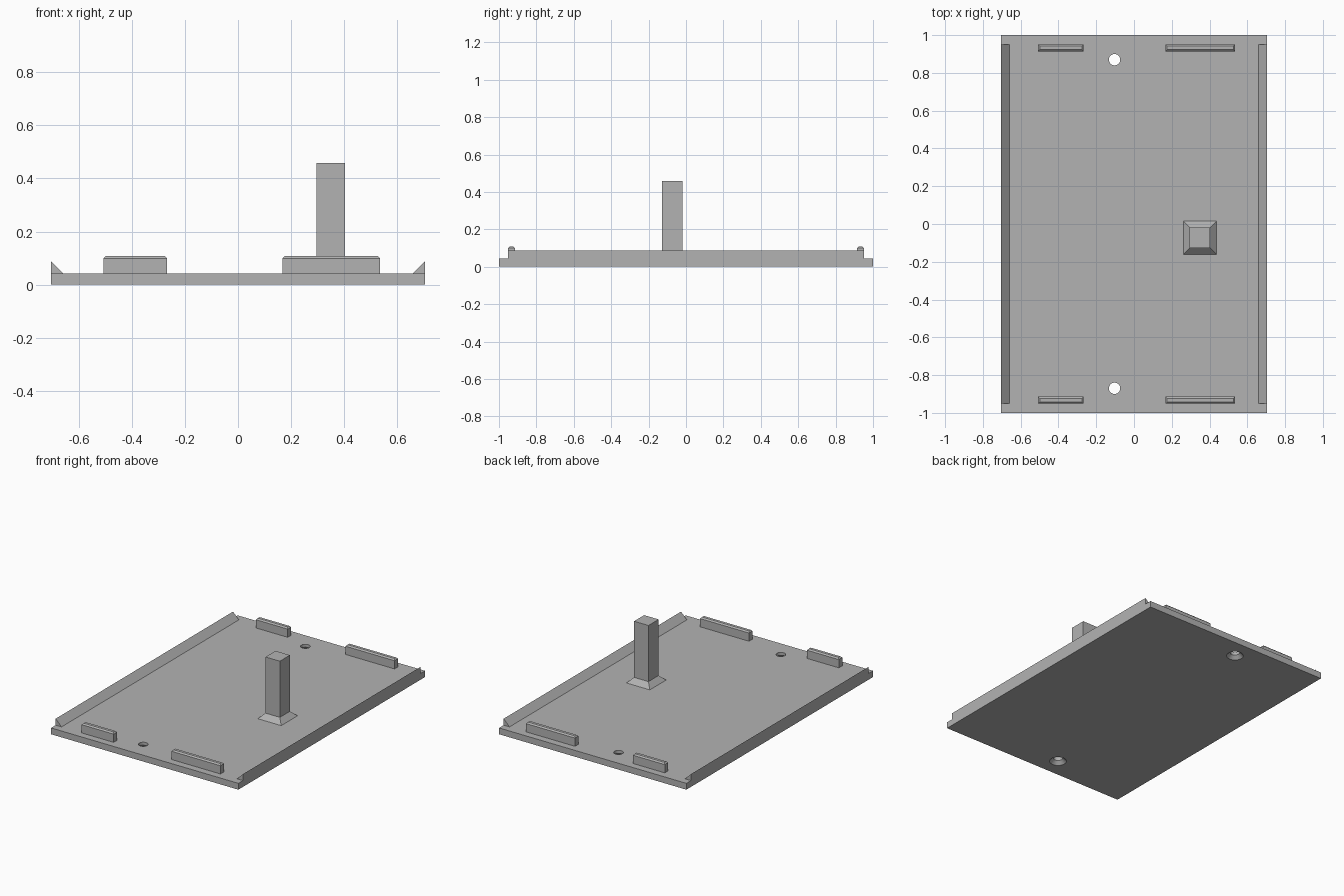
import bpy, bmesh, math

if "Cube" in bpy.data.objects:
    bpy.data.objects.remove(bpy.data.objects["Cube"])

TOP = 0.043      # plate thickness
HALF_X = 0.703

grey = bpy.data.materials.new("plain grey")
grey.diffuse_color = (0.45, 0.45, 0.45, 1)
grey.use_nodes = True
grey.node_tree.nodes["Principled BSDF"].inputs["Base Color"].default_value = grey.diffuse_color


def make_object(name, bm):
    bmesh.ops.recalc_face_normals(bm, faces=bm.faces)
    mesh = bpy.data.meshes.new(name)
    bm.to_mesh(mesh)
    bm.free()
    mesh.materials.append(grey)
    obj = bpy.data.objects.new(name, mesh)
    bpy.context.collection.objects.link(obj)
    return obj


def loft(name, rings):
    """Skin a stack of equal-length point rings and cap both ends."""
    bm = bmesh.new()
    rows = [[bm.verts.new(p) for p in ring] for ring in rings]
    n = len(rows[0])
    for a, b in zip(rows, rows[1:]):
        for i in range(n):
            j = (i + 1) % n
            bm.faces.new((a[i], a[j], b[j], b[i]))
    bm.faces.new(rows[0][::-1])
    bm.faces.new(rows[-1])
    return make_object(name, bm)


def rect(cx, cy, hx, hy, z):
    return [(cx - hx, cy - hy, z), (cx + hx, cy - hy, z),
            (cx + hx, cy + hy, z), (cx - hx, cy + hy, z)]


def circle(cx, cy, r, z, n=32):
    return [(cx + r * math.cos(2 * math.pi * i / n),
             cy + r * math.sin(2 * math.pi * i / n), z) for i in range(n)]


# Base plate with two countersunk screw holes
plate = loft("base_plate", [rect(0, 0, HALF_X, 1.0, 0), rect(0, 0, HALF_X, 1.0, TOP)])
for side in (-1, 1):
    hx, hy = -0.103, side * 0.87
    cutter = loft("hole_cutter", [circle(hx, hy, 0.063, -0.01), circle(hx, hy, 0.03, 0.023),
                                  circle(hx, hy, 0.03, 0.1)])
    cutter.hide_render = True
    mod = plate.modifiers.new("screw_hole", 'BOOLEAN')
    mod.operation = 'DIFFERENCE'
    mod.solver = 'EXACT'
    mod.object = cutter
    bpy.context.view_layer.objects.active = plate
    bpy.ops.object.modifier_apply(modifier=mod.name)
    bpy.data.objects.remove(cutter)

# Triangular ridges along the long edges
for side, label in ((-1, "left"), (1, "right")):
    profile = [(HALF_X, TOP), (HALF_X, TOP + 0.044), (HALF_X - 0.044, TOP)]
    loft(label + "_edge_ridge",
         [[(side * x, y, z) for x, z in profile] for y in (-0.951, 0.951)])

# Chamfered locating tabs at both short ends
for side, label in ((-1, "front"), (1, "back")):
    for x0, x1, size in ((-0.507, -0.267, "short"), (0.167, 0.535, "long")):
        cx, hx, cy, hy, c = (x0 + x1) / 2, (x1 - x0) / 2, side * 0.933, 0.0185, 0.009
        loft(f"{label}_{size}_tab", [rect(cx, cy, hx, hy, TOP), rect(cx, cy, hx, hy, 0.099),
                                     rect(cx, cy, hx - c, hy - c, 0.108)])

# Square post with a flared foot
px, py = 0.349, -0.073
loft("post", [rect(px, py, 0.088, 0.088, TOP), rect(px, py, 0.054, 0.054, TOP + 0.034),
              rect(px, py, 0.054, 0.054, 0.458)])
